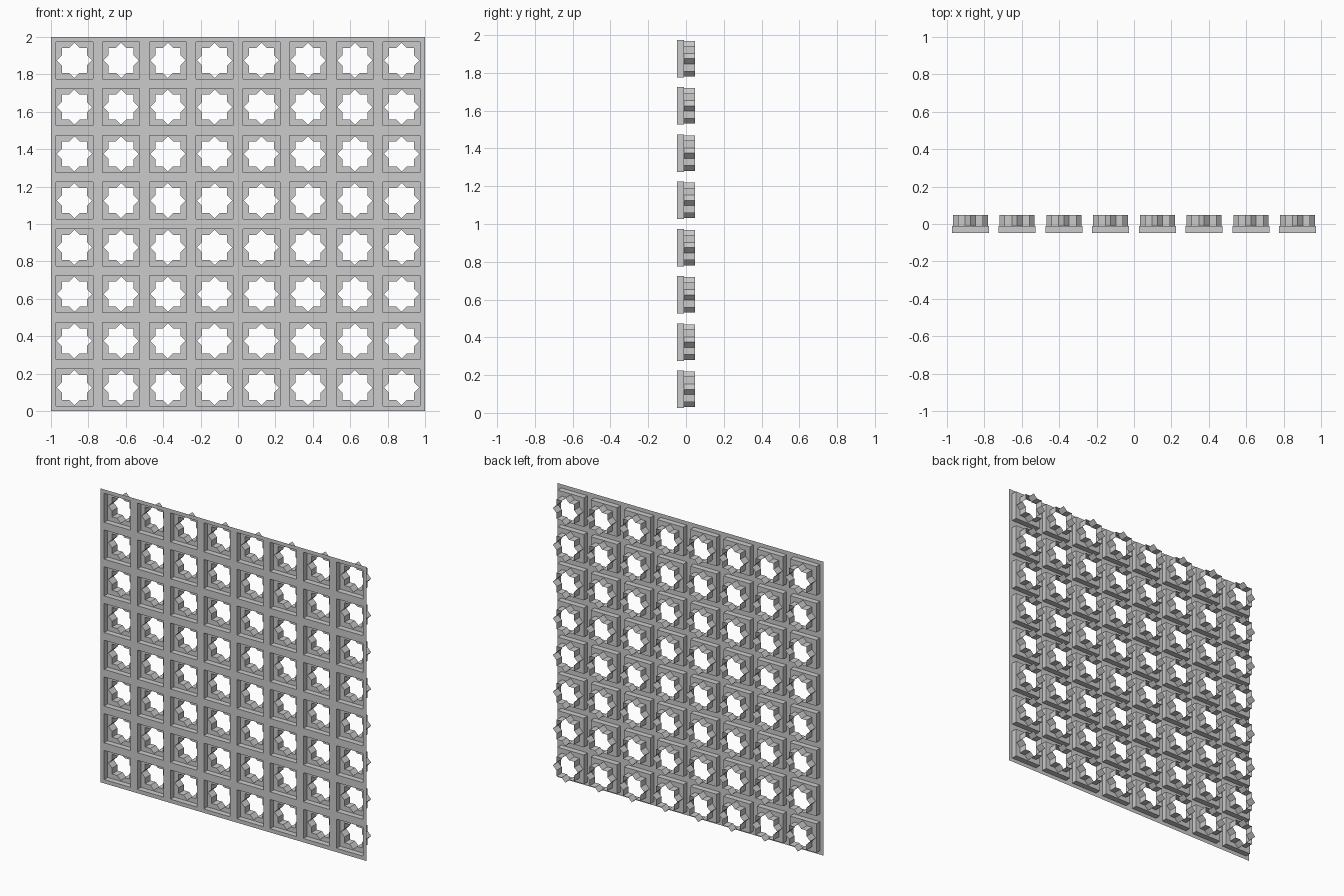
import bpy, bmesh, math

if "Cube" in bpy.data.objects:
    bpy.data.objects.remove(bpy.data.objects["Cube"])

CELLS = 8
PITCH = 2.0 / CELLS
HOLE = 0.099                                    # half width of the square recess
STAR = 0.094                                    # radius of the star tips
Y_FRONT, Y_MID, Y_BACK = -0.048, -0.010, 0.048

bm = bmesh.new()
CX, CZ = -1 + PITCH / 2, PITCH / 2


def loop(points, y):
    return [bm.verts.new((CX + x, y, CZ + z)) for x, z in points]


def square(h):
    return [(h, 0), (h, h), (0, h), (-h, h), (-h, 0), (-h, -h), (0, -h), (h, -h)]


def bridge(a, b):
    n = len(a)
    for i in range(n):
        j = (i + 1) % n
        bm.faces.new((a[i], a[j], b[j], b[i]))


# eight-pointed star: two overlapping squares
inner = STAR * math.cos(math.pi / 4) / math.cos(math.pi / 8)
star = []
for i in range(16):
    r = STAR if i % 2 == 0 else inner
    a = i * math.pi / 8
    star.append((r * math.cos(a), r * math.sin(a)))

# front lattice and square recess walls
edge = loop(square(PITCH / 2), Y_FRONT)
rim = loop(square(HOLE), Y_FRONT)
floor = loop(square(HOLE), Y_MID)
bridge(edge, rim)
bridge(rim, floor)

# recess floor with the star opening, one face per quarter
star_front = loop(star, Y_MID)
star_back = loop(star, Y_BACK)
for q in range(4):
    outer = [floor[(2 * q + k) % 8] for k in range(3)]
    hole = [star_front[(4 * q + k) % 16] for k in range(4, -1, -1)]
    bm.faces.new(outer + hole)

# star tube, open at the back
bridge(star_front, star_back)
bmesh.ops.recalc_face_normals(bm, faces=bm.faces)
bm.faces.ensure_lookup_table()
if bm.faces[0].normal.y > 0:
    bmesh.ops.reverse_faces(bm, faces=bm.faces)

mesh = bpy.data.meshes.new("star_lattice_panel")
bm.to_mesh(mesh)
bm.free()
panel = bpy.data.objects.new("star_lattice_panel", mesh)
bpy.context.collection.objects.link(panel)

# repeat the cell across and up
for name, step in (("columns", (PITCH, 0, 0)), ("rows", (0, 0, PITCH))):
    arr = panel.modifiers.new(name, 'ARRAY')
    arr.count = CELLS
    arr.use_relative_offset = False
    arr.use_constant_offset = True
    arr.constant_offset_displace = step
    arr.use_merge_vertices = True
    arr.merge_threshold = 0.0005
